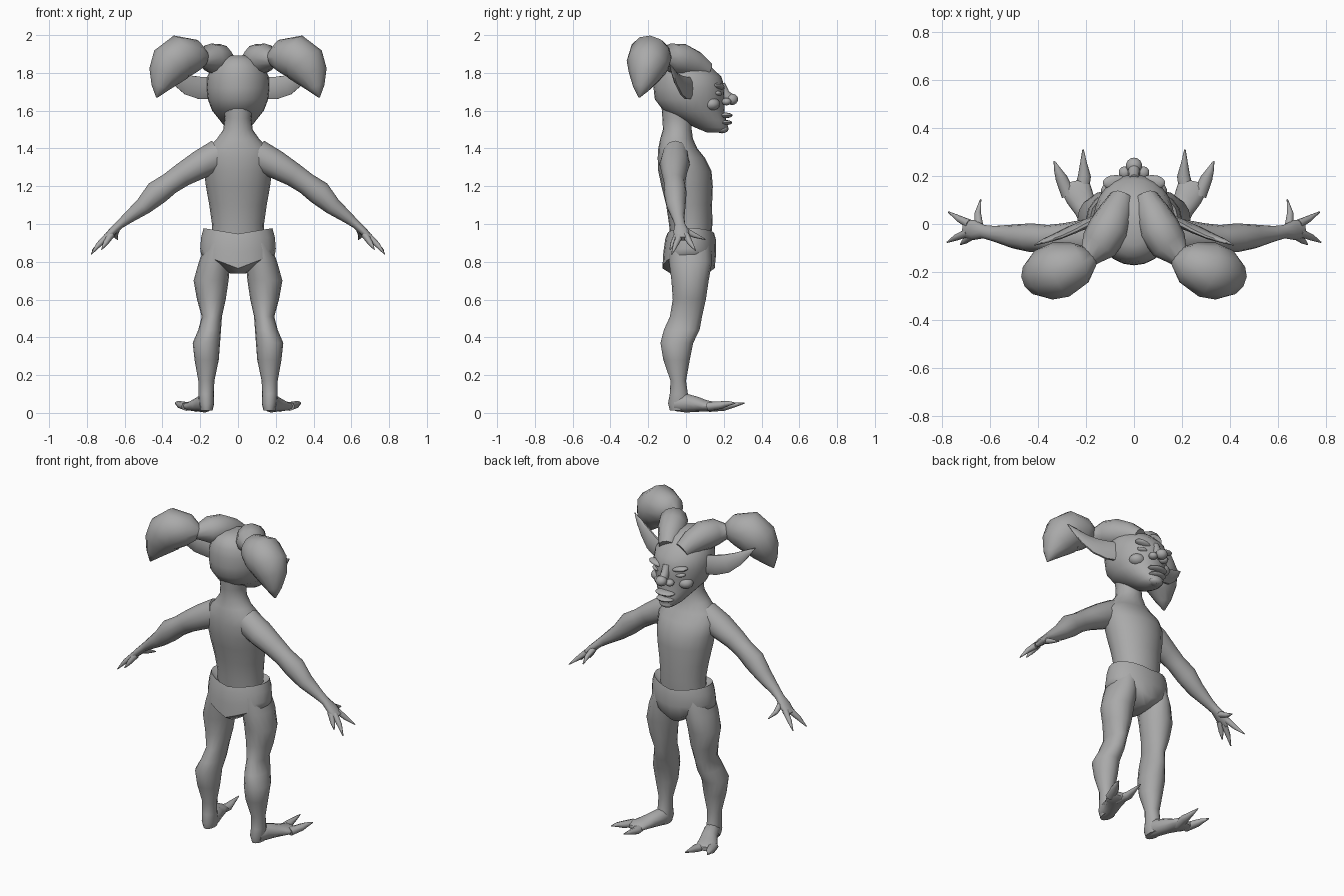
import bpy, bmesh, math
from mathutils import Vector, Matrix

skin = bpy.data.materials.new("plain_grey")
skin.diffuse_color = (0.4, 0.4, 0.4, 1)


def finish(name, bm, mirror):
    bmesh.ops.recalc_face_normals(bm, faces=bm.faces)
    me = bpy.data.meshes.new(name)
    bm.to_mesh(me)
    bm.free()
    me.materials.append(skin)
    ob = bpy.data.objects.new(name, me)
    bpy.context.collection.objects.link(ob)
    bpy.ops.object.select_all(action='DESELECT')
    ob.select_set(True)
    bpy.context.view_layer.objects.active = ob
    bpy.ops.object.shade_smooth_by_angle(angle=math.radians(55))
    if mirror:
        ob.modifiers.new("mirror", 'MIRROR').use_mirror_merge = False
    return ob


def skin_rings(name, rings, mirror):
    """Bridge a list of point rings and cap both ends."""
    bm = bmesh.new()
    vs = [[bm.verts.new(p) for p in r] for r in rings]
    n = len(vs[0])
    for a, b in zip(vs, vs[1:]):
        for i in range(n):
            bm.faces.new((a[i], a[(i + 1) % n], b[(i + 1) % n], b[i]))
    bm.faces.new(vs[0][::-1])
    bm.faces.new(vs[-1])
    return finish(name, bm, mirror)


def stack(name, rows, mirror=False, n=20):
    """Level rings: z, x centre, half width, back y, front y, sag at the middle."""
    rings = []
    for z, cx, w, yb, yf, sag in rows:
        ring = []
        for i in range(n):
            c, s = math.cos(2 * math.pi * i / n), math.sin(2 * math.pi * i / n)
            ring.append((cx + w * c, (yb + yf) / 2 + (yf - yb) / 2 * s,
                         z - sag * (1 - abs(c))))
        rings.append(ring)
    return skin_rings(name, rings, mirror)


def tube(name, rows, ref=(0, 1, 0), mirror=True, n=12):
    """Rings across a path: x, y, z, radius along ref, radius across it."""
    pts = [Vector(r[:3]) for r in rows]
    rings = []
    for k, r in enumerate(rows):
        t = (pts[min(k + 1, len(pts) - 1)] - pts[max(k - 1, 0)]).normalized()
        a = Vector(ref)
        a = (a - t * a.dot(t)).normalized()
        b = t.cross(a)
        rings.append([pts[k] + a * r[3] * math.cos(2 * math.pi * i / n)
                      + b * r[4] * math.sin(2 * math.pi * i / n) for i in range(n)])
    return skin_rings(name, rings, mirror)


def blob(name, loc, size, mirror=False, tilt=0.0):
    bm = bmesh.new()
    m = Matrix.Translation(loc) @ Matrix.Rotation(tilt, 4, 'Y') @ Matrix.Diagonal((*size, 1))
    bmesh.ops.create_uvsphere(bm, u_segments=14, v_segments=8, radius=1, matrix=m)
    return finish(name, bm, mirror)


# Torso and neck
stack("torso", [
    (.90, 0, .14, -.08, .13, 0), (1.0, 0, .138, -.09, .14, 0),
    (1.1, 0, .152, -.105, .138, 0), (1.2, 0, .17, -.13, .142, 0),
    (1.28, 0, .18, -.147, .135, 0), (1.35, 0, .185, -.15, .1, 0),
    (1.4, 0, .16, -.147, .06, 0), (1.45, 0, .112, -.137, .037, 0),
    (1.5, 0, .078, -.122, .03, 0), (1.56, 0, .07, -.125, .03, 0),
    (1.63, 0, .08, -.13, .03, 0)])

# Briefs with a dipping waistband and high leg openings
stack("briefs", [
    (.95, 0, .14, -.08, .135, .03), (.978, 0, .182, -.1, .15, .03),
    (.93, 0, .195, -.11, .158, .01), (.87, 0, .2, -.12, .16, .02),
    (.84, 0, .196, -.125, .152, .075), (.737, 0, .04, -.08, .11, 0)])

# Legs: height, outer x, inner x, back y, front y
leg = [(.9, .17, .04, -.09, .13), (.8, .207, .04, -.09, .138), (.7, .235, .05, -.077, .12),
       (.6, .217, .065, -.07, .105), (.51, .192, .085, -.085, .085), (.44, .21, .09, -.117, .072),
       (.37, .24, .095, -.135, .038), (.28, .23, .102, -.12, .02), (.17, .21, .125, -.082, 0),
       (.1, .21, .128, -.086, .01), (.05, .207, .126, -.095, .02), (.012, .198, .135, -.085, .02)]
stack("leg", [(z, (o + i) / 2, (o - i) / 2, b, f, 0) for z, o, i, b, f in leg], True, 16)

# Feet with two long clawed toes
tube("foot", [(.168, -.06, .05, .04, .036), (.175, 0, .052, .05, .045),
              (.2, .06, .045, .04, .048), (.225, .11, .037, .029, .058),
              (.246, .16, .034, .023, .062), (.25, .178, .034, .012, .045)], (0, 0, 1))
tube("outer_toe", [(.272, .12, .034, .024, .03), (.302, .19, .042, .02, .025),
                   (.318, .225, .05, .013, .015), (.332, .262, .052, .003, .003)], (0, 0, 1), n=8)
tube("inner_toe", [(.222, .12, .03, .025, .032), (.206, .2, .032, .021, .027),
                   (.21, .255, .042, .013, .014), (.212, .31, .052, .003, .003)], (0, 0, 1), n=8)

# Arms and hands
tube("arm", [(.1, -.055, 1.365, .07, .085), (.2, -.06, 1.315, .08, .075),
             (.295, -.062, 1.26, .065, .063), (.36, -.06, 1.215, .056, .058),
             (.43, -.057, 1.165, .06, .065), (.5, -.052, 1.095, .05, .047),
             (.585, -.04, 1.03, .032, .03), (.625, -.032, .998, .028, .023),
             (.665, -.025, .96, .042, .022), (.705, -.02, .922, .036, .014)])
fingers = {
    "thumb": [(.645, -.01, .968), (.65, .045, .94), (.638, .102, .918)],
    "first_finger": [(.685, .0, .94), (.728, .022, .9), (.772, .05, .86)],
    "middle_finger": [(.69, -.035, .935), (.738, -.055, .89), (.777, -.076, .84)],
    "last_finger": [(.67, -.045, .945), (.7, -.068, .9), (.722, -.085, .865)]}
for name, path in fingers.items():
    tube(name, [(*p, r, r) for p, r in zip(path, (.019, .014, .003))], (.3, .2, 1), n=8)

# Head
stack("head", [
    (1.485, 0, .035, .11, .212, 0), (1.51, 0, .066, .05, .224, 0),
    (1.55, 0, .097, -.03, .213, 0), (1.6, 0, .137, -.12, .203, 0),
    (1.66, 0, .16, -.165, .202, 0), (1.72, 0, .168, -.172, .206, 0),
    (1.78, 0, .163, -.17, .187, 0), (1.83, 0, .14, -.16, .135, 0),
    (1.87, 0, .1, -.135, .085, 0), (1.892, 0, .045, -.09, .03, 0)], n=24)

# Face features
blob("brow", (.075, .172, 1.728), (.056, .032, .016), True, -.2)
blob("eyelid", (.075, .165, 1.69), (.036, .026, .014), True, -.15)
blob("cheek", (.09, .135, 1.635), (.048, .045, .035), True)
tube("nose_bridge", [(0, .185, 1.74, .022, .022), (0, .205, 1.69, .024, .026),
                     (0, .232, 1.66, .025, .03)], (1, 0, 0), False)
blob("nose_tip", (0, .243, 1.66), (.034, .033, .03))
blob("nostril", (.038, .214, 1.648), (.026, .026, .02), True)
blob("upper_lip", (0, .205, 1.575), (.062, .042, .015))
blob("lower_lip", (0, .203, 1.537), (.055, .042, .014))
blob("chin", (0, .19, 1.503), (.045, .035, .023))

# Long pointed ears
tube("ear", [(.13, .03, 1.72, .02, .06), (.2, .0, 1.72, .02, .062),
             (.26, -.025, 1.735, .018, .056), (.32, -.052, 1.77, .014, .04),
             (.37, -.07, 1.81, .01, .022), (.415, -.088, 1.848, .002, .002)], n=10)

# Hair swept into two bunches that droop to points
tube("hair_bun", [(.05, .11, 1.81, .05, .05), (.075, .05, 1.845, .07, .07),
                  (.105, -.02, 1.87, .085, .085), (.145, -.085, 1.88, .075, .08),
                  (.185, -.13, 1.875, .045, .048), (.21, -.145, 1.88, .045, .045)], (0, 0, 1))
tube("hair_bunch", [(.18, -.135, 1.872, .045, .045), (.225, -.16, 1.885, .09, .09),
                    (.305, -.19, 1.885, .118, .118), (.355, -.205, 1.845, .112, .115),
                    (.388, -.22, 1.785, .085, .09), (.415, -.237, 1.72, .045, .045),
                    (.43, -.248, 1.67, .004, .004)])
